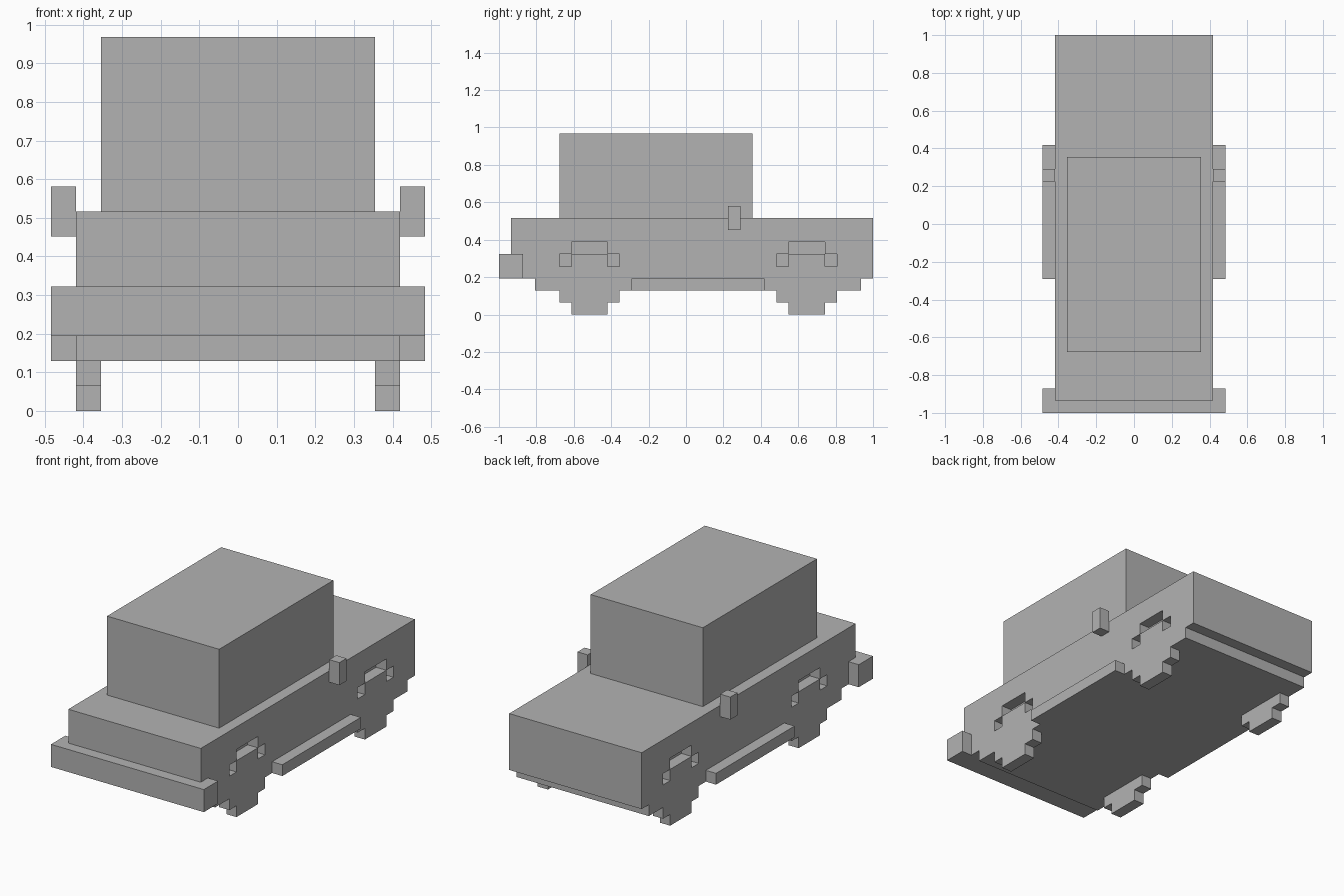
import bpy, bmesh

if "Cube" in bpy.data.objects:
    bpy.data.objects.remove(bpy.data.objects["Cube"])

U = 2 / 31          # one block of the grid the car is built on
OUT, IN = 6.5, 5.5  # outer and inner side planes, in blocks

# Dark grey paint shared by all parts
paint = bpy.data.materials.new("dark_grey")
paint.diffuse_color = (0.45, 0.45, 0.45, 1)
paint.use_nodes = True
paint.node_tree.nodes["Principled BSDF"].inputs["Base Color"].default_value = paint.diffuse_color


def extrude_profile(name, profile, x0, x1):
    """Extrude a side outline (blocks: y from the nose, z) from x0 to x1."""
    bm = bmesh.new()
    face = bm.faces.new([bm.verts.new((x0 * U, y * U - 1, z * U)) for y, z in profile])
    ret = bmesh.ops.extrude_face_region(bm, geom=[face])
    moved = [g for g in ret["geom"] if isinstance(g, bmesh.types.BMVert)]
    bmesh.ops.translate(bm, verts=moved, vec=((x1 - x0) * U, 0, 0))
    bmesh.ops.recalc_face_normals(bm, faces=bm.faces)
    mesh = bpy.data.meshes.new(name)
    bm.to_mesh(mesh)
    bm.free()
    mesh.materials.append(paint)
    obj = bpy.data.objects.new(name, mesh)
    bpy.context.collection.objects.link(obj)
    return obj


def box(name, x0, x1, y0, y1, z0, z1):
    return extrude_profile(name, [(y0, z0), (y1, z0), (y1, z1), (y0, z1)], x0, x1)


def mirror(obj):
    mod = obj.modifiers.new("Mirror", "MIRROR")
    mod.use_axis[0] = True
    mod.use_mirror_merge = False


def arch(y):
    """Stepped wheel arch cut into the lower edge of a side panel."""
    return [(y, 2), (y, 5), (y + 1, 5), (y + 1, 6), (y + 4, 6), (y + 4, 5), (y + 5, 5), (y + 5, 2)]


AXLES = {"front": 5, "rear": 23}
nose, tail = [(1, 8), (1, 3), (3, 3), (3, 2)], [(30, 2), (30, 3), (31, 3), (31, 8)]

# Body core and side panels with open wheel arches
extrude_profile("body_core", nose + tail, -IN, IN)
arches = [p for y in AXLES.values() for p in arch(y)]
mirror(extrude_profile("side_panel", nose + arches + tail, IN, OUT))

# Cabin
box("cabin", -IN, IN, 5, 21, 8, 15)

# Front bumper: bar across the nose, wrapping round both corners
box("front_bumper", -7.5, 7.5, 0, 1, 3, 5)
mirror(box("bumper_corner", OUT, 7.5, 1, 2, 3, 5))

# Running boards and wing mirrors
mirror(box("running_board", OUT, 7.5, 11, 22, 2, 3))
mirror(box("wing_mirror", OUT, 7.5, 19, 20, 7, 9))

# Wheels: stepped discs sitting in the arches
for place, y in AXLES.items():
    disc = [(1, 0), (4, 0), (4, 1), (5, 1), (5, 4), (4, 4),
            (4, 5), (1, 5), (1, 4), (0, 4), (0, 1), (1, 1)]
    mirror(extrude_profile(place + "_wheel", [(y + a, b) for a, b in disc], IN, OUT))
